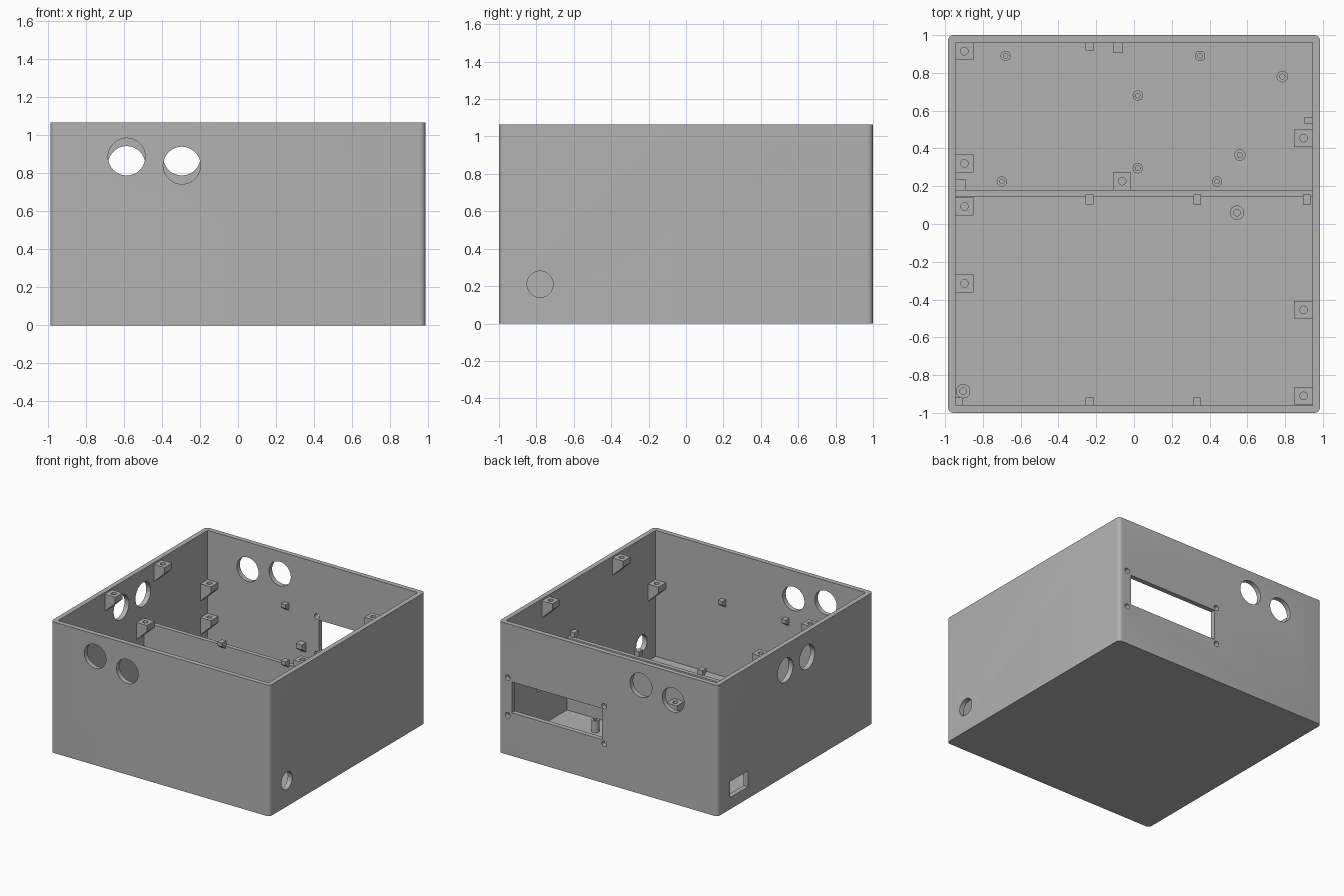
import bpy, bmesh, math
from mathutils import Matrix, Vector

if "Cube" in bpy.data.objects:
    bpy.data.objects.remove(bpy.data.objects["Cube"])

gray = bpy.data.materials.new("plain gray")
gray.diffuse_color = (0.45, 0.45, 0.45, 1)
gray.use_nodes = True
gray.node_tree.nodes["Principled BSDF"].inputs["Base Color"].default_value = gray.diffuse_color

W, D, H = 0.985, 1.0, 1.065      # half width, half depth, height
WALL, FLOOR = 0.04, 0.04
IX, IY = W - WALL, D - WALL      # inner half sizes


def finish(bm, name):
    bmesh.ops.recalc_face_normals(bm, faces=bm.faces)
    me = bpy.data.meshes.new(name)
    bm.to_mesh(me)
    bm.free()
    ob = bpy.data.objects.new(name, me)
    me.materials.append(gray)
    bpy.context.collection.objects.link(ob)
    return ob


def box(bm, x0, x1, y0, y1, z0, z1):
    m = Matrix.Translation(((x0 + x1) / 2, (y0 + y1) / 2, (z0 + z1) / 2)) @ \
        Matrix.Diagonal((x1 - x0, y1 - y0, z1 - z0, 1))
    return bmesh.ops.create_cube(bm, size=1, matrix=m)["verts"]


def rod(bm, loc, axis, r, length, seg=48):
    rot = Vector((0, 0, 1)).rotation_difference(Vector(axis)).to_matrix().to_4x4()
    bmesh.ops.create_cone(bm, cap_ends=True, segments=seg, radius1=r, radius2=r,
                          depth=length, matrix=Matrix.Translation(loc) @ rot)


def cut(ob, bm):
    """Subtract the cutter mesh from ob and discard the cutter."""
    cutter = finish(bm, "cutter")
    cutter.hide_render = True
    mod = ob.modifiers.new("cut", "BOOLEAN")
    mod.operation, mod.solver, mod.object = "DIFFERENCE", "EXACT", cutter
    dg = bpy.context.evaluated_depsgraph_get()
    me = bpy.data.meshes.new_from_object(ob.evaluated_get(dg))
    ob.modifiers.clear()
    ob.data = me
    bpy.data.objects.remove(cutter)


def smooth(ob):
    bpy.ops.object.select_all(action="DESELECT")
    ob.select_set(True)
    bpy.context.view_layer.objects.active = ob
    bpy.ops.object.shade_smooth_by_angle(angle=math.radians(30))


def bracket(bm, wall, out, c, width, depth, top, h, slant):
    """Ledge on a wall: flat top, square nose, underside sloping back to the wall.
    wall = point on the wall axis, out = outward direction, c = position along it."""
    prof = [(-0.01, top), (depth, top), (depth, top - h),
            (0, top - h - slant), (-0.01, top - h - slant)]
    o = Vector(out)
    t = Vector((abs(o.y), abs(o.x), 0))
    base = Vector((abs(o.x), abs(o.y), 0)) * wall + t * (c - width / 2)
    f = bm.faces.new([bm.verts.new(base + o * u + Vector((0, 0, z))) for u, z in prof])
    ext = bmesh.ops.extrude_face_region(bm, geom=[f])["geom"]
    bmesh.ops.translate(bm, vec=t * width,
                        verts=[v for v in ext if isinstance(v, bmesh.types.BMVert)])


# Enclosure: rounded outer block, hollowed out
bm = bmesh.new()
box(bm, -W, W, -D, D, 0, H)
edges = [e for e in bm.edges if abs(e.verts[0].co.z - e.verts[1].co.z) > 0.5]
bmesh.ops.bevel(bm, geom=edges, offset=0.03, segments=6, profile=0.5, affect="EDGES")
shell = finish(bm, "enclosure")
bm = bmesh.new()
box(bm, -IX, IX, -IY, IY, FLOOR, H + 0.2)
cut(shell, bm)

# Openings through the walls
bm = bmesh.new()
for x, y, z in [(-0.585, -D, 0.885), (-0.295, -D, 0.84),
                (-0.585, D, 0.843), (-0.295, D, 0.885)]:
    rod(bm, (x, y, z), (0, 1, 0), 0.098, 0.2)
for y in (0.13, -0.15):
    rod(bm, (-W, y, 0.86), (1, 0, 0), 0.098, 0.2)
rod(bm, (W, -0.78, 0.21), (1, 0, 0), 0.07, 0.2)
box(bm, 0.055, 0.867, D - 0.1, D + 0.1, 0.35, 0.602)          # display window
for x in (0.036, 0.904):
    for z in (0.32, 0.627):
        rod(bm, (x, D, z), (0, 1, 0), 0.022, 0.2, 24)
box(bm, -W - 0.1, -W + 0.1, 0.61, 0.84, 0.095, 0.225)         # socket opening
cut(shell, bm)
smooth(shell)

# Dividing wall
bm = bmesh.new()
box(bm, -IX - 0.01, IX + 0.01, 0.145, 0.18, FLOOR - 0.01, 0.63)
finish(bm, "partition")

# Screw bosses: rim level for the lid, two lower levels for boards
LID, UPPER, LOWER = 1.05, 0.665, 0.39
LEFT, RIGHT = (-IX, (1, 0, 0)), (IX, (-1, 0, 0))
FRONT, BACK = (-IY, (0, 1, 0)), (IY, (0, -1, 0))
PART_F, PART_B = (0.145, (0, -1, 0)), (0.18, (0, 1, 0))
bosses = [(LEFT, 0.32, LID), (LEFT, -0.315, LID), (RIGHT, 0.455, LID), (RIGHT, -0.455, LID),
          (LEFT, 0.915, UPPER), (LEFT, 0.0925, UPPER), (RIGHT, -0.91, UPPER),
          (LEFT, 0.915, LOWER), (PART_B, -0.063, LOWER)]
bm, holes = bmesh.new(), bmesh.new()
for (wall, out), c, top in bosses:
    bracket(bm, wall, out, c, 0.094, 0.094, top, 0.05, 0.09)
    p = wall + sum(out) * 0.047
    loc = (p, c, top) if out[0] else (c, p, top)
    rod(holes, loc, (0, 0, 1), 0.02, 0.1, 24)
ob = finish(bm, "screw_bosses")
cut(ob, holes)
smooth(ob)

# Small board ledges
bm = bmesh.new()
for (wall, out), c in [(BACK, -0.235), (PART_F, -0.235), (PART_F, 0.335), (PART_F, 0.915),
                       (FRONT, -0.235), (FRONT, 0.335), (FRONT, -0.925)]:
    bracket(bm, wall, out, c, 0.042, 0.042, 0.67, 0.03, 0.03)
bracket(bm, *BACK, -0.085, 0.052, 0.055, LOWER, 0.04, 0.04)
bracket(bm, *RIGHT, 0.547, 0.037, 0.042, LOWER, 0.03, 0.03)
bracket(bm, *LEFT, 0.207, 0.055, 0.055, LOWER, 0.04, 0.04)
finish(bm, "board_ledges")

# Hollow standoffs on the floor
bm = bmesh.new()
for x, y, r in [(-0.68, 0.89, 0.027), (0.35, 0.89, 0.027), (-0.7, 0.225, 0.027),
                (0.44, 0.225, 0.027), (0.02, 0.68, 0.027), (0.02, 0.295, 0.027),
                (0.785, 0.78, 0.03), (0.56, 0.365, 0.03),
                (0.545, 0.06, 0.038), (-0.905, -0.885, 0.038)]:
    prof = [(r, FLOOR - 0.01), (r, 0.135), (r * 0.45, 0.135), (r * 0.45, FLOOR + 0.005)]
    rings = [[bm.verts.new((x + q * math.cos(a * math.tau / 24),
                            y + q * math.sin(a * math.tau / 24), z)) for a in range(24)]
             for q, z in prof]
    for lo, hi in zip(rings, rings[1:]):
        for i in range(24):
            j = (i + 1) % 24
            bm.faces.new((lo[i], lo[j], hi[j], hi[i]))
    bm.faces.new(rings[0][::-1])
    bm.faces.new(rings[-1])
smooth(finish(bm, "standoffs"))
